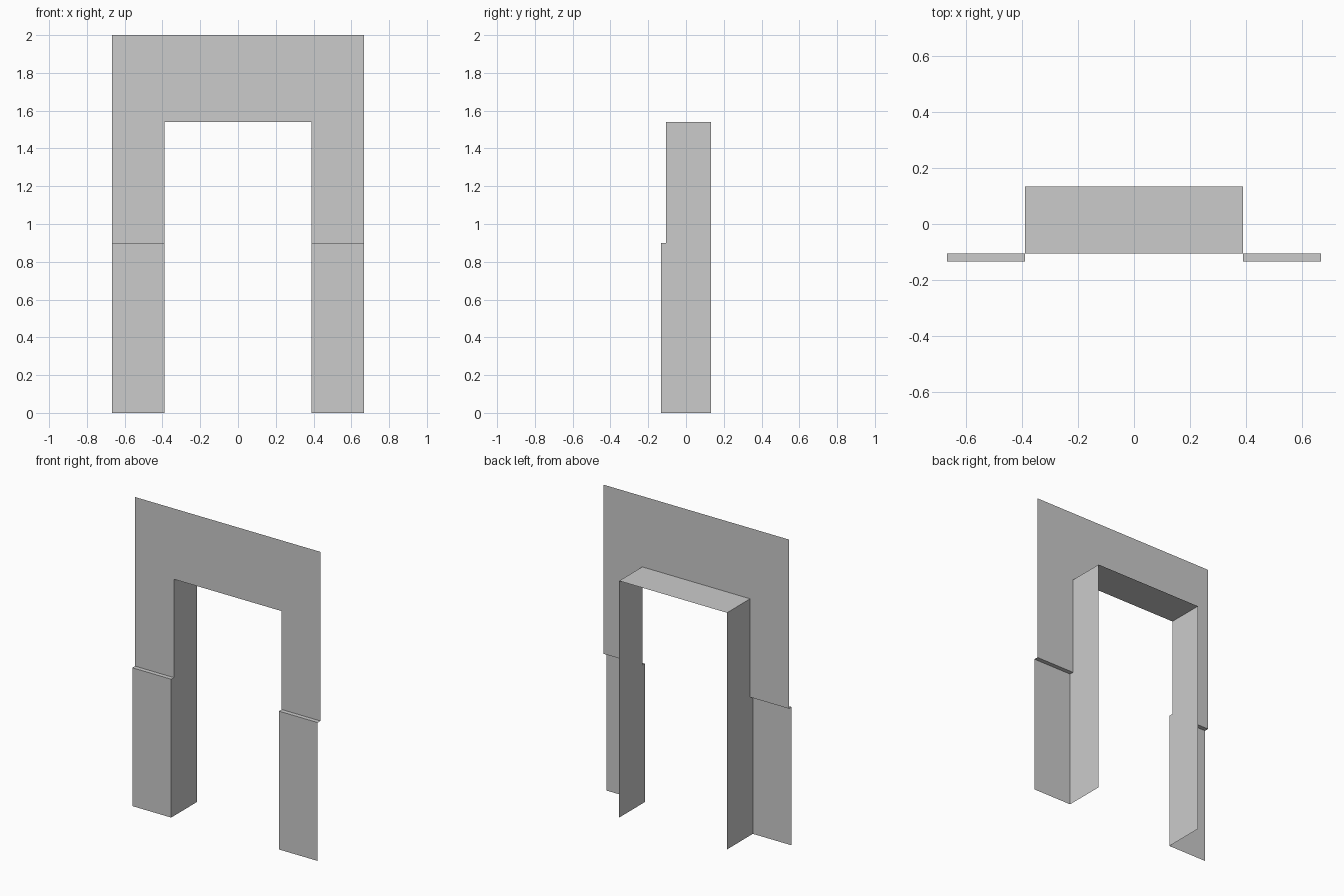
import bpy
import bmesh
from mathutils import Vector

cube = bpy.data.objects.get("Cube")
if cube:
    bpy.data.objects.remove(cube, do_unlink=True)

# Main dimensions
HALF_W, HALF_OPEN = 0.667, 0.388
TOP, HEAD, LEDGE = 2.0, 1.54, 0.9
FRONT, WALL, BACK = -0.133, -0.105, 0.133

grey = bpy.data.materials.new("plain_grey")
grey.use_nodes = True
colour = (0.6, 0.6, 0.6, 1)
grey.diffuse_color = colour
grey.node_tree.nodes["Principled BSDF"].inputs["Base Color"].default_value = colour


def sheet(name, polygons, facing):
    """Open sheet of flat polygons, each turned towards its facing direction."""
    bm = bmesh.new()
    for points, direction in zip(polygons, facing):
        face = bm.faces.new([bm.verts.new(p) for p in points])
        face.normal_update()
        if face.normal.dot(Vector(direction)) < 0:
            face.normal_flip()
    bmesh.ops.remove_doubles(bm, verts=bm.verts, dist=0.0001)
    mesh = bpy.data.meshes.new(name)
    bm.to_mesh(mesh)
    bm.free()
    mesh.materials.append(grey)
    obj = bpy.data.objects.new(name, mesh)
    bpy.context.collection.objects.link(obj)
    return obj


# Upper wall face: an upside-down U around the opening
outline = [(-HALF_W, LEDGE), (-HALF_W, TOP), (HALF_W, TOP), (HALF_W, LEDGE),
           (HALF_OPEN, LEDGE), (HALF_OPEN, HEAD), (-HALF_OPEN, HEAD), (-HALF_OPEN, LEDGE)]
sheet("upper_wall", [[(x, WALL, z) for x, z in outline]], [(0, -1, 0)])

# Underside of the door head
sheet("door_head", [[(-HALF_OPEN, WALL, HEAD), (HALF_OPEN, WALL, HEAD),
                     (HALF_OPEN, BACK, HEAD), (-HALF_OPEN, BACK, HEAD)]], [(0, 0, -1)])

# Stepped jamb and raised lower panel with its ledge, on each side
jamb_profile = [(FRONT, 0), (BACK, 0), (BACK, HEAD), (WALL, HEAD),
                (WALL, LEDGE), (FRONT, LEDGE)]
for side, s in (("left", 1), ("right", -1)):
    inner, outer = s * HALF_OPEN, s * HALF_W
    sheet(side + "_jamb", [[(inner, y, z) for y, z in jamb_profile]], [(-s, 0, 0)])
    panel = [(inner, FRONT, 0), (outer, FRONT, 0), (outer, FRONT, LEDGE), (inner, FRONT, LEDGE)]
    ledge = [(inner, FRONT, LEDGE), (outer, FRONT, LEDGE), (outer, WALL, LEDGE), (inner, WALL, LEDGE)]
    sheet(side + "_lower_panel", [panel, ledge], [(0, -1, 0), (0, 0, 1)])
